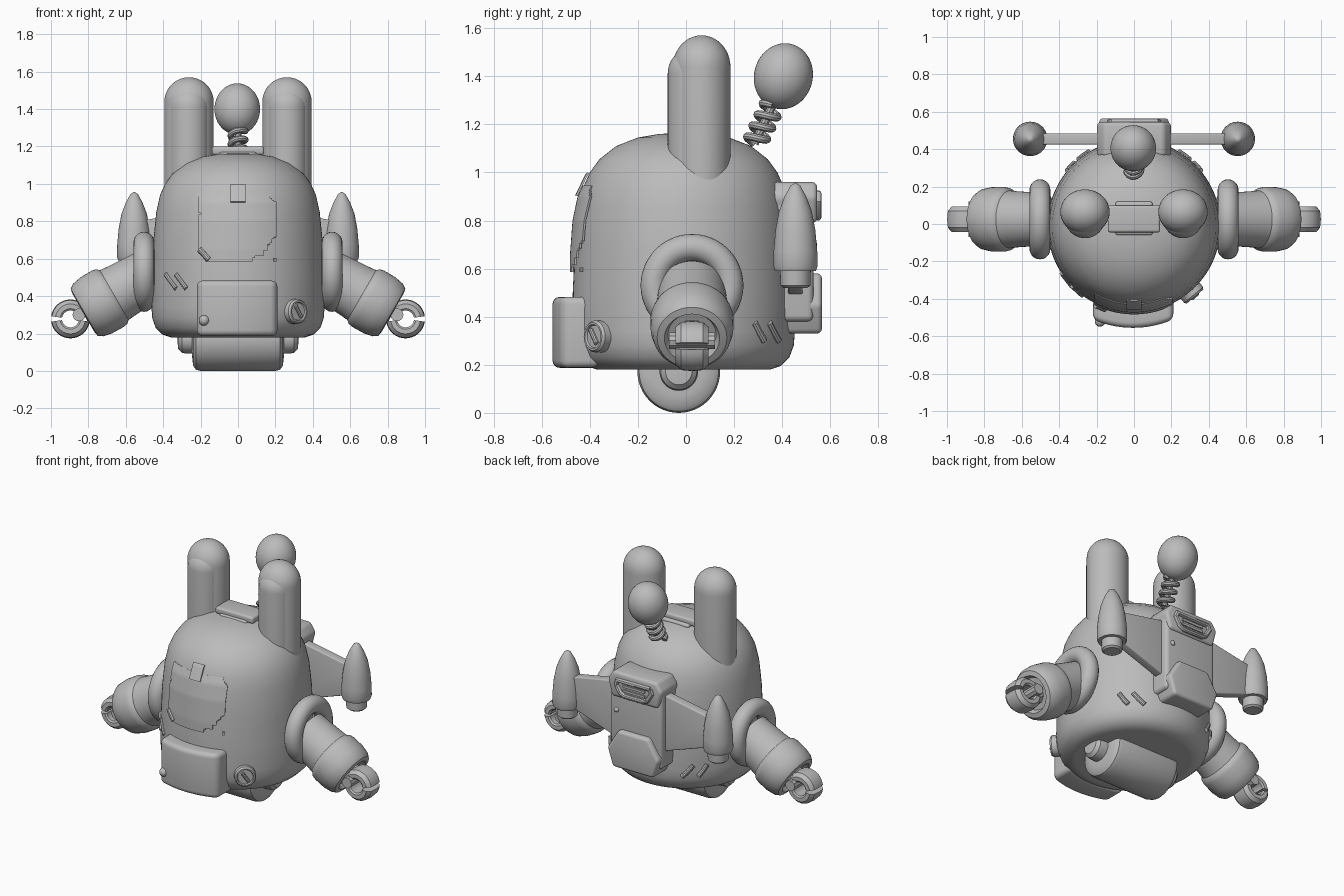
import bpy, bmesh
from math import pi, sin, cos, sqrt, radians
from mathutils import Vector, Matrix

old = bpy.data.objects.get("Cube")
if old:
    bpy.data.objects.remove(old)

grey = bpy.data.materials.new("plain_grey")
grey.use_nodes = True
grey.diffuse_color = (0.5, 0.5, 0.5, 1)
grey.node_tree.nodes["Principled BSDF"].inputs["Base Color"].default_value = grey.diffuse_color
SIDES = (("left", 1), ("right", -1))
CENTRE = -0.01  # body axis along y


def make(name, bm, angle=35):
    bmesh.ops.recalc_face_normals(bm, faces=bm.faces)
    mesh = bpy.data.meshes.new(name)
    bm.to_mesh(mesh)
    bm.free()
    obj = bpy.data.objects.new(name, mesh)
    bpy.context.collection.objects.link(obj)
    mesh.materials.append(grey)
    smooth(obj, angle)
    return obj


def smooth(obj, angle=35):
    bpy.ops.object.select_all(action='DESELECT')
    obj.select_set(True)
    bpy.context.view_layer.objects.active = obj
    bpy.ops.object.shade_smooth_by_angle(angle=radians(angle))


def aim(origin, direction):
    turn = Vector(direction).to_track_quat('Z', 'Y').to_matrix().to_4x4()
    return Matrix.Translation(origin) @ turn


def lathe(name, profile, origin=(0, 0, 0), direction=(0, 0, 1), steps=48, scale=(1, 1, 1)):
    # profile holds (radius, height) pairs
    bm = bmesh.new()
    verts = [bm.verts.new((r, 0, h)) for r, h in profile]
    edges = [bm.edges.new(pair) for pair in zip(verts, verts[1:])]
    bmesh.ops.spin(bm, geom=verts + edges, axis=(0, 0, 1), cent=(0, 0, 0),
                   angle=2 * pi, steps=steps, use_merge=True)
    bmesh.ops.remove_doubles(bm, verts=bm.verts, dist=0.0005)
    bm.transform(aim(origin, direction) @ Matrix.Diagonal((*scale, 1)))
    return make(name, bm)


def capsule(radius, length):
    arc = [(radius * sin(a * pi / 20), radius * cos(a * pi / 20)) for a in range(11)]
    return [(r, length - radius + h) for r, h in arc] + [(radius, 0), (0, 0)]


def ring(major, minor):
    return [(major + minor * cos(a * pi / 10), minor * sin(a * pi / 10)) for a in range(21)]


def prism(name, outline, y0, y1, bevel=0.0):
    # outline in x and z, pushed through y
    bm = bmesh.new()
    face = bm.faces.new([bm.verts.new((x, y0, z)) for x, z in outline])
    new = bmesh.ops.extrude_face_region(bm, geom=[face])["geom"]
    bmesh.ops.translate(bm, vec=(0, y1 - y0, 0),
                        verts=[v for v in new if isinstance(v, bmesh.types.BMVert)])
    if bevel:
        bmesh.ops.bevel(bm, geom=bm.edges[:], offset=bevel, segments=4, profile=0.5, affect='EDGES')
    return make(name, bm)


def block(name, x, z, y, bevel):
    return prism(name, [(x[0], z[0]), (x[1], z[0]), (x[1], z[1]), (x[0], z[1])], *y, bevel)


def tube(name, points, radius):
    curve = bpy.data.curves.new(name, 'CURVE')
    curve.dimensions, curve.bevel_depth, curve.bevel_resolution = '3D', radius, 3
    curve.use_fill_caps = True
    spline = curve.splines.new('POLY')
    spline.points.add(len(points) - 1)
    for p, co in zip(spline.points, points):
        p.co = (*co, 1)
    obj = bpy.data.objects.new(name, curve)
    bpy.context.collection.objects.link(obj)
    bm = bmesh.new()
    bm.from_mesh(obj.to_mesh())
    bpy.data.objects.remove(obj)
    return make(name, bm)


def cut(obj, cutter):
    mod = obj.modifiers.new("cut", 'BOOLEAN')
    mod.operation, mod.object, mod.solver = 'DIFFERENCE', cutter, 'EXACT'
    bpy.context.view_layer.objects.active = obj
    bpy.ops.object.modifier_apply(modifier=mod.name)
    bpy.data.objects.remove(cutter)
    smooth(obj)


def radius_at(profile, z):
    for (r0, z0), (r1, z1) in zip(profile, profile[1:]):
        if z0 <= z <= z1:
            return r0 + (r1 - r0) * (z - z0) / (z1 - z0)


def on_body(profile, x, z, lift=0.0):
    return CENTRE - sqrt((radius_at(profile, z) + lift) ** 2 - x * x)


def sheet(name, x, z, profile, lift, thick, missing=lambda x, z: False, n=36):
    # thin sheet that follows the curve of the body
    bm = bmesh.new()
    bmesh.ops.create_grid(bm, x_segments=n, y_segments=n, size=0.5)
    for v in bm.verts:
        px, pz = x[0] + (v.co.x + 0.5) * (x[1] - x[0]), z[0] + (v.co.y + 0.5) * (z[1] - z[0])
        v.co = (px, on_body(profile, px, pz, lift), pz)
    gone = [f for f in bm.faces if missing(f.calc_center_median().x, f.calc_center_median().z)]
    bmesh.ops.delete(bm, geom=gone, context='FACES')
    bmesh.ops.recalc_face_normals(bm, faces=bm.faces)
    bmesh.ops.solidify(bm, geom=bm.faces[:], thickness=thick)
    return make(name, bm)


# Body shell with a visor opening and a wheel well
SHELL = [(0, .18), (.36, .18), (.405, .195), (.44, .23), (.458, .28), (.463, .34), (.461, .5), (.452, .7),
         (.437, .85), (.417, .94), (.39, 1.0), (.35, 1.055), (.28, 1.11), (.19, 1.145), (.1, 1.16), (0, 1.165)]
VISOR = [(0, .45), (.452, .45), (.451, .65), (.44, .8), (.419, .9), (.376, .99), (.32, 1.05),
         (.24, 1.1), (.14, 1.135), (.07, 1.143), (0, 1.147)]
shell = lathe("body_shell", SHELL, (0, CENTRE, 0), steps=96)
opening = prism("visor_cutter", [(-.04, 1.4), (-.04, .79), (-.055, .765), (-.12, .735), (-.18, .685),
                (-.25, .62), (-.32, .585), (-.45, .55), (-.7, .52), (-.7, 1.4)], -.7, .7)
opening.data.transform(Matrix(((0, 1, 0, 0), (1, 0, 0, 0), (0, 0, 1, 0), (0, 0, 0, 1))))
cut(shell, opening)
cut(shell, lathe("well_cutter", [(0, .1), (.35, .1), (.35, .2), (.32, .3), (.25, .37), (0, .38)],
                 (0, CENTRE, 0)))
lathe("visor", VISOR, (0, CENTRE, 0), steps=96)

# Wheel and hub
lathe("wheel", [(0, -.245), (.1, -.245), (.145, -.24), (.165, -.225), (.172, -.2), (.172, .2),
                (.165, .225), (.145, .24), (.1, .245), (0, .245)], (0, -.03, .172), (1, 0, 0))
lathe("wheel_hub", [(0, -.325), (.055, -.32), (.075, -.3), (.08, -.27), (.08, .27), (.075, .3),
                    (.055, .32), (0, .325)], (0, -.03, .172), (1, 0, 0))

# Front hatch, wrapped around the belly
bm = bmesh.new()
bmesh.ops.create_cube(bm, size=1)
bmesh.ops.scale(bm, vec=(.43, .16, .295), verts=bm.verts)
bmesh.ops.bevel(bm, geom=bm.edges[:], offset=.03, segments=4, profile=.5, affect='EDGES')
for i in range(-6, 7):
    bmesh.ops.bisect_plane(bm, geom=bm.verts[:] + bm.edges[:] + bm.faces[:],
                           plane_co=(i * .03, 0, 0), plane_no=(1, 0, 0))
for v in bm.verts:
    v.co += Vector((-.005, .065 - sqrt(.54 ** 2 - v.co.x ** 2), .335))
make("front_hatch", bm)
lathe("hatch_button", capsule(.028, .05), (-.175, -.5, .27), (-.3, -1, 0))

# Dial with slot
dial_dir = Vector((.65, -.76, 0))
dial_at = Vector((.29, -.345, .318))
lathe("dial", [(0, 0), (.066, 0), (.066, .045), (.058, .056), (.05, .056), (.046, .047), (0, .047)],
      dial_at, dial_dir)
knob = dial_at + dial_dir * .052
across = Vector((.015, .013, -.03))
tube("dial_slot", [knob - across, knob + across], .011)

# Slanted vents on the belly and flanks
for i in (0, 1):
    x = -.385 + i * .055
    ends = ((x, .515), (x + .055, .44))
    tube("front_vent", [(a, on_body(SHELL, a, z), z) for a, z in ends], .014)
    for name, s in SIDES:
        y = .285 + i * .06
        tube(name + "_flank_vent", [(s * sqrt(.462 ** 2 - (b - CENTRE) ** 2), b, z)
                                    for b, z in ((y, .375), (y + .02, .335), (y + .04, .3))], .015)

# Torn note taped on the visor
BITES = [(.2, .65, .045), (.165, .615, .035), (.11, .59, .03), (.21, .69, .025), (-.21, .59, .04),
         (.21, .945, .04), (-.215, .84, .014)]


def torn(x, z):
    return any((x - a) ** 2 + (z - b) ** 2 < r * r for a, b, r in BITES)


sheet("note", (-.21, .205), (.585, .945), VISOR, .022, .009, torn)
tube("note_curl", [(-.205, on_body(VISOR, -.205, .65, .02), .65),
                   (-.155, on_body(VISOR, -.155, .595, .02), .595)], .016)
sheet("tape", (-.04, .04), (.905, 1.0), VISOR, .034, .009, n=8)

# Ears, with front panels
for name, s in SIDES:
    lathe(name + "_ear", capsule(.132, .62), (s * .262, .065, .95), scale=(1, .91, 1))
    lathe(name + "_ear_panel", capsule(.108, .57), (s * .262, .032, .95))

# Top latch between the ears
block("top_latch", (-.14, .14), (1.155, 1.2), (-.045, .1), .014)
block("latch_base", (-.1, .1), (1.12, 1.17), (-.06, .12), .014)

# Spring antenna with a bitten ball
base, tip = Vector((0, .285, 1.12)), Vector((0, .36, 1.28))
lean = aim(base, tip - base)
coil = [lean @ Vector((.04 * cos(t * pi / 8), .04 * sin(t * pi / 8), t * .178 / 56)) for t in range(57)]
tube("antenna_spring", coil, .017)
tube("antenna_core", [base, tip], .018)
ball = lathe("antenna_ball", [(.122 * sin(a * pi / 24), -.138 * cos(a * pi / 24)) for a in range(25)],
             (-.004, .405, 1.4), (0, .25, 1))
cut(ball, lathe("bite_cutter", [(0, -.3), (.073, -.3), (.073, .3), (0, .3)], (.065, .4, 1.495), (0, 1, .1)))

# Arms, shoulder rings and claws
ARM = [(0, 0), (.14, 0), (.15, .17), (.154, .21), (.168, .225), (.173, .25), (.172, .32), (.162, .37),
       (.145, .395), (.115, .4), (.1, .37), (0, .37)]
for name, s in SIDES:
    lathe(name + "_shoulder_ring", ring(.158, .056), (s * .503, .025, .53), (1, 0, 0))
    lathe(name + "_arm", ARM, (s * .48, .025, .51), (s * .87, 0, -.5))
    tube(name + "_wrist", [(s * .76, .025, .35), (s * .83, .025, .31)], .07)
    tube(name + "_knuckle", [(s * .85, -.07, .3), (s * .85, .12, .3)], .035)
    for finger, start in (("upper", 8), ("lower", 188)):
        bm = bmesh.new()
        loop = [(.045, -.06), (.055, -.068), (.08, -.068), (.1, -.045), (.104, 0),
                (.1, .045), (.08, .068), (.055, .068), (.045, .06)]
        first = Matrix.Rotation(radians(-start), 4, 'Y')
        face = bm.faces.new([bm.verts.new(first @ Vector((r, y, 0))) for r, y in loop])
        bmesh.ops.spin(bm, geom=[face], axis=(0, 1, 0), cent=(0, 0, 0),
                       angle=radians(-164), steps=16, use_duplicate=False)
        bm.faces.ensure_lookup_table()
        bm.transform(Matrix.Translation((s * .896, .025, .278)))
        make(name + "_" + finger + "_finger", bm)

# Backpack with flap, handle and pocket
block("backpack", (-.19, .19), (.38, .93), (.28, .53), .025)
prism("backpack_flap", [(-.2, .9), (-.16, .96), (.16, .96), (.2, .9), (.17, .79), (-.17, .79)], .36, .545, .02)
handle = [(-.12, .91), (.12, .91), (.13, .88), (.1, .83), (.07, .815), (-.07, .815), (-.1, .83),
          (-.13, .88), (-.12, .91)]
tube("flap_handle", [(x, .548, z) for x, z in handle], .016)
for z in (.85, .88):
    block("flap_slot", (-.08, .08), (z - .008, z + .008), (.54, .553), 0)
prism("backpack_pocket", [(-.11, .58), (.11, .58), (.19, .45), (.15, .33), (-.15, .33), (-.19, .45)],
      .36, .565, .02)
lathe("pack_button", capsule(.016, .02), (.14, .525, .7), (0, 1, 0))

# Wings and rockets
ROCKET = [(0, -.07), (.05, -.07), (.062, -.06), (.064, 0), (.085, 0), (.092, .02), (.091, .08), (.083, .17),
          (.068, .25), (.045, .31), (.02, .355), (0, .368)]
for name, s in SIDES:
    prism(name + "_wing", [(s * .15, .48), (s * .53, .61), (s * .53, .8), (s * .15, .87)], .425, .485, .008)
    lathe(name + "_rocket", ROCKET, (s * .555, .455, .59))
